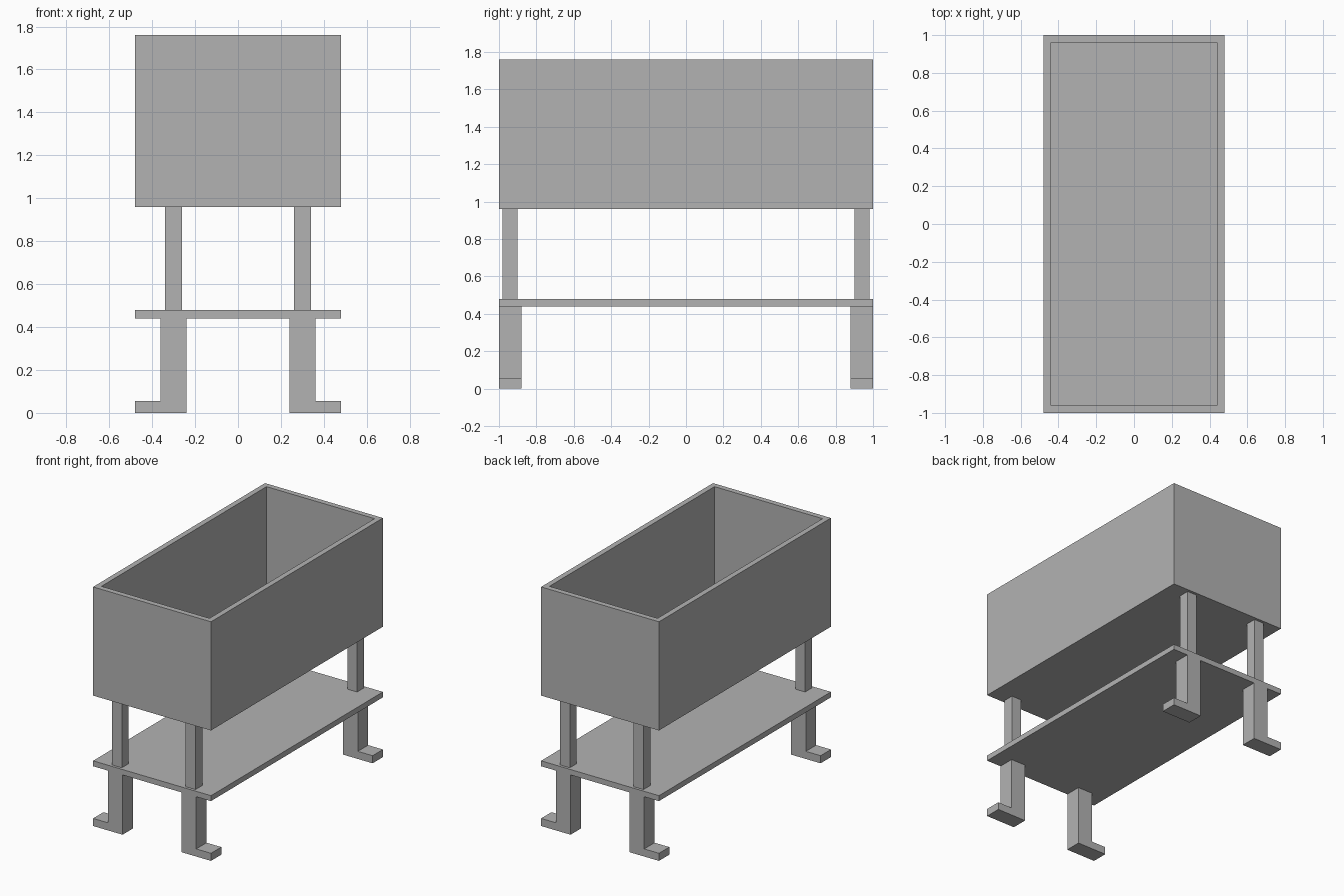
import bpy
import bmesh
from mathutils import Vector

cube = bpy.data.objects.get("Cube")
if cube:
    bpy.data.objects.remove(cube, do_unlink=True)

grey = bpy.data.materials.new("plain grey")
grey.use_nodes = True
colour = (0.45, 0.45, 0.45, 1)
grey.diffuse_color = colour
grey.node_tree.nodes["Principled BSDF"].inputs["Base Color"].default_value = colour


def finish(name, bm):
    bmesh.ops.recalc_face_normals(bm, faces=bm.faces)
    mesh = bpy.data.meshes.new(name)
    bm.to_mesh(mesh)
    bm.free()
    mesh.materials.append(grey)
    obj = bpy.data.objects.new(name, mesh)
    bpy.context.collection.objects.link(obj)
    return obj


def block(bm, low, high):
    """Add a box between two corners and return its top face."""
    low, high = Vector(low), Vector(high)
    verts = bmesh.ops.create_cube(bm, size=1)["verts"]
    for v in verts:
        v.co = (low + high) / 2 + v.co * (high - low)
    faces = {f for v in verts for f in v.link_faces}
    return max(faces, key=lambda f: f.calc_center_median().z)


def prism(bm, profile, y0, y1):
    """Extrude an x-z profile along y."""
    face = bm.faces.new([bm.verts.new((x, y0, z)) for x, z in profile])
    extruded = bmesh.ops.extrude_face_region(bm, geom=[face])["geom"]
    for v in extruded:
        if isinstance(v, bmesh.types.BMVert):
            v.co.y = y1


HALF_X, HALF_Y = 0.48, 1.0
BOARD = 0.04
SHELF_Z, SHELF_TOP = 0.44, 0.48
BOX_Z, BOX_TOP = 0.96, 1.76

# Open planter box: inset the top, then sink it to the floor board
bm = bmesh.new()
top = block(bm, (-HALF_X, -HALF_Y, BOX_Z), (HALF_X, HALF_Y, BOX_TOP))
bmesh.ops.inset_region(bm, faces=[top], thickness=BOARD, use_even_offset=True)
inner = bmesh.ops.extrude_face_region(bm, geom=[top])["geom"]
bmesh.ops.delete(bm, geom=[top], context="FACES_ONLY")
for v in inner:
    if isinstance(v, bmesh.types.BMVert):
        v.co.z = BOX_Z + BOARD
finish("planter_box", bm)

# Lower shelf
bm = bmesh.new()
block(bm, (-HALF_X, -HALF_Y, SHELF_Z), (HALF_X, HALF_Y, SHELF_TOP))
finish("shelf", bm)

# Upper posts and L-shaped legs with outward feet, one per corner
LEG = [(0.24, 0), (HALF_X, 0), (HALF_X, 0.056), (0.36, 0.056),
       (0.36, SHELF_Z), (0.24, SHELF_Z)]
for side, sx in (("left", 1), ("right", -1)):
    for end, sy in (("front", -1), ("back", 1)):
        bm = bmesh.new()
        xs, ys = sorted((sx * 0.26, sx * 0.34)), sorted((sy * 0.90, sy * 0.98))
        block(bm, (xs[0], ys[0], SHELF_TOP), (xs[1], ys[1], BOX_Z))
        finish(f"{end}_{side}_post", bm)

        bm = bmesh.new()
        prism(bm, [(sx * x, z) for x, z in LEG], sy * 0.88, sy * HALF_Y)
        finish(f"{end}_{side}_leg", bm)
